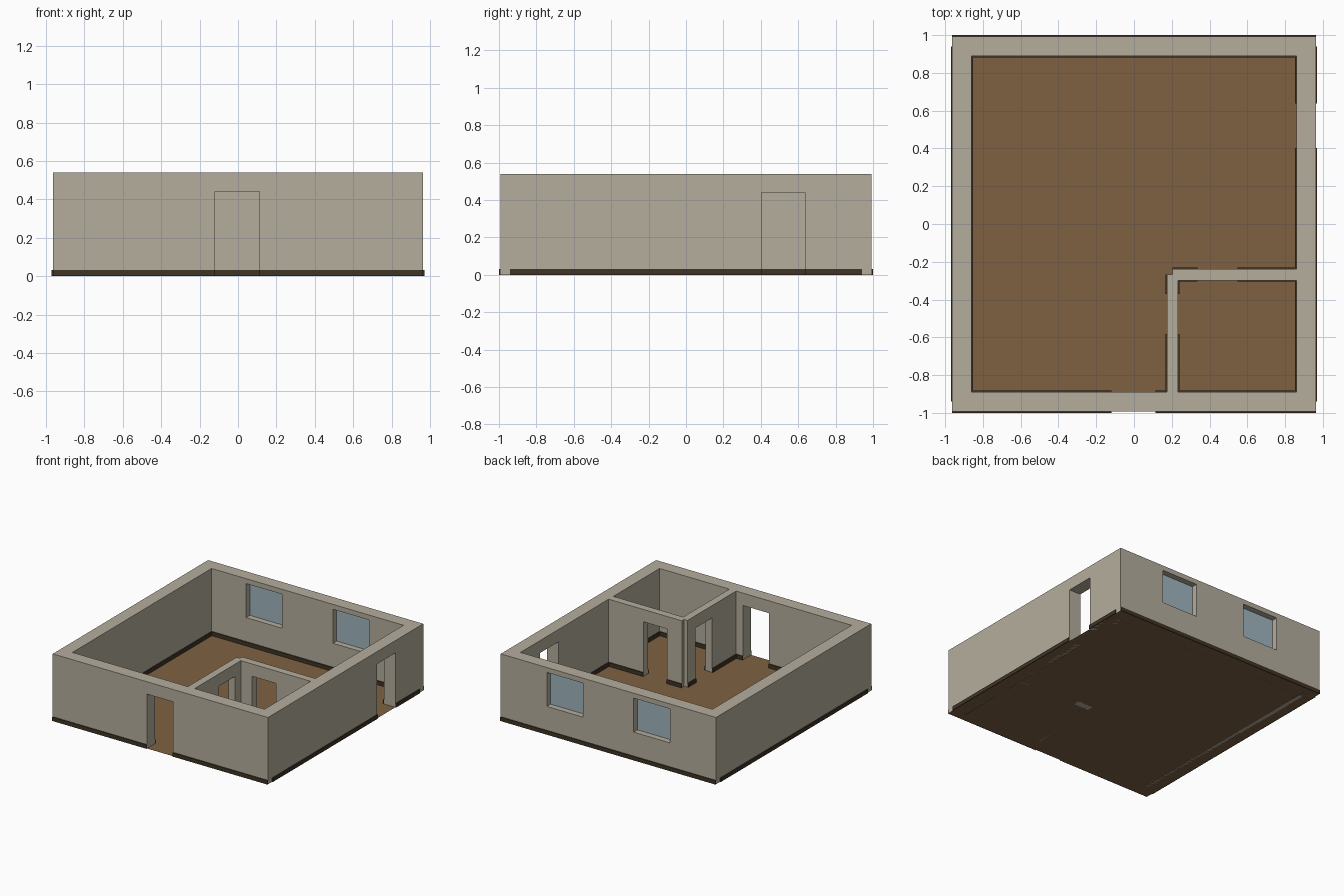
import bpy

if "Cube" in bpy.data.objects:
    bpy.data.objects.remove(bpy.data.objects["Cube"])

H = 0.54            # wall height
DOOR_H = 0.44
SKIRT_H, SKIRT_T = 0.032, 0.007
OX, OY, T = 0.963, 0.993, 0.104   # outer wall half sizes and thickness
IX, IY = OX - T, OY - T


def material(name, rgb):
    m = bpy.data.materials.new(name)
    m.diffuse_color = (*rgb, 1)
    m.use_nodes = True
    m.node_tree.nodes["Principled BSDF"].inputs["Base Color"].default_value = m.diffuse_color
    return m


WALL = material("plaster", (0.46, 0.42, 0.34))
WOOD = material("floor_wood", (0.21, 0.12, 0.055))
DARK = material("skirting_wood", (0.05, 0.033, 0.018))
GLASS = material("glass", (0.35, 0.46, 0.52))


def box(name, lo, hi, mat):
    bpy.ops.mesh.primitive_cube_add(size=1)
    ob = bpy.context.object
    ob.name = name
    for v in ob.data.vertices:
        v.co = [lo[i] if v.co[i] < 0 else hi[i] for i in range(3)]
    ob.data.materials.append(mat)
    return ob


def span_box(name, axis, along, across, z, mat):
    """Box given by its range along the wall, across the wall, and in height."""
    xr, yr = (along, across) if axis == "x" else (across, along)
    return box(name, (xr[0], yr[0], z[0]), (xr[1], yr[1], z[1]), mat)


def cut(target, cutter):
    mod = target.modifiers.new("opening", "BOOLEAN")
    mod.operation = "DIFFERENCE"
    mod.solver = "EXACT"
    mod.object = cutter
    bpy.context.view_layer.objects.active = target
    bpy.ops.object.modifier_apply(modifier=mod.name)
    bpy.data.objects.remove(cutter)


def wall(name, axis, along, centre, t, door=None, windows=(), skirt=None):
    lo, hi = centre - t / 2, centre + t / 2
    ob = span_box(name, axis, along, (lo, hi), (0, H), WALL)
    # door opening
    if door:
        cut(ob, span_box("cutter", axis, door, (lo - .1, hi + .1), (-.1, DOOR_H), WALL))
    # window openings with a pane in the middle of the wall
    for i, w in enumerate(windows):
        z = (0.225, 0.50)
        cut(ob, span_box("cutter", axis, w, (lo - .1, hi + .1), z, WALL))
        span_box(f"window_pane_{i + 1}", axis, w, (centre - .004, centre + .004), z, GLASS)
    # skirting on both sides, broken at the door
    a, b = skirt or along
    runs = [(a, door[0]), (door[1], b)] if door else [(a, b)]
    for side, rng in (("low", (lo - SKIRT_T, lo)), ("high", (hi, hi + SKIRT_T))):
        for i, r in enumerate(runs):
            span_box(f"{name}_skirting_{side}_{i + 1}", axis, r, rng, (0, SKIRT_H), DARK)


# floor sheet
bpy.ops.mesh.primitive_plane_add(size=2)
floor = bpy.context.object
floor.name = "floor"
for v in floor.data.vertices:
    v.co.x *= OX
    v.co.y *= OY
floor.data.materials.append(WOOD)

# outer walls
cx, cy = OX - T / 2, OY - T / 2
wall("front_wall", "x", (-OX, OX), -cy, T, door=(-0.12, 0.113))
wall("back_wall", "x", (-OX, OX), cy, T, windows=[(-0.55, -0.227), (0.227, 0.55)])
wall("left_wall", "y", (-IY, IY), -cx, T, skirt=(-cy, cy))
wall("right_wall", "y", (-IY, IY), cx, T, door=(0.403, 0.637), skirt=(-cy, cy))

# small room partitions, meeting on their centre lines
PX, PY, PT = 0.204, -0.268, 0.06
wall("side_partition", "y", (-IY, PY), PX, PT, door=(-0.582, -0.37))
wall("back_partition", "x", (PX, IX), PY, PT, door=(0.335, 0.547))
